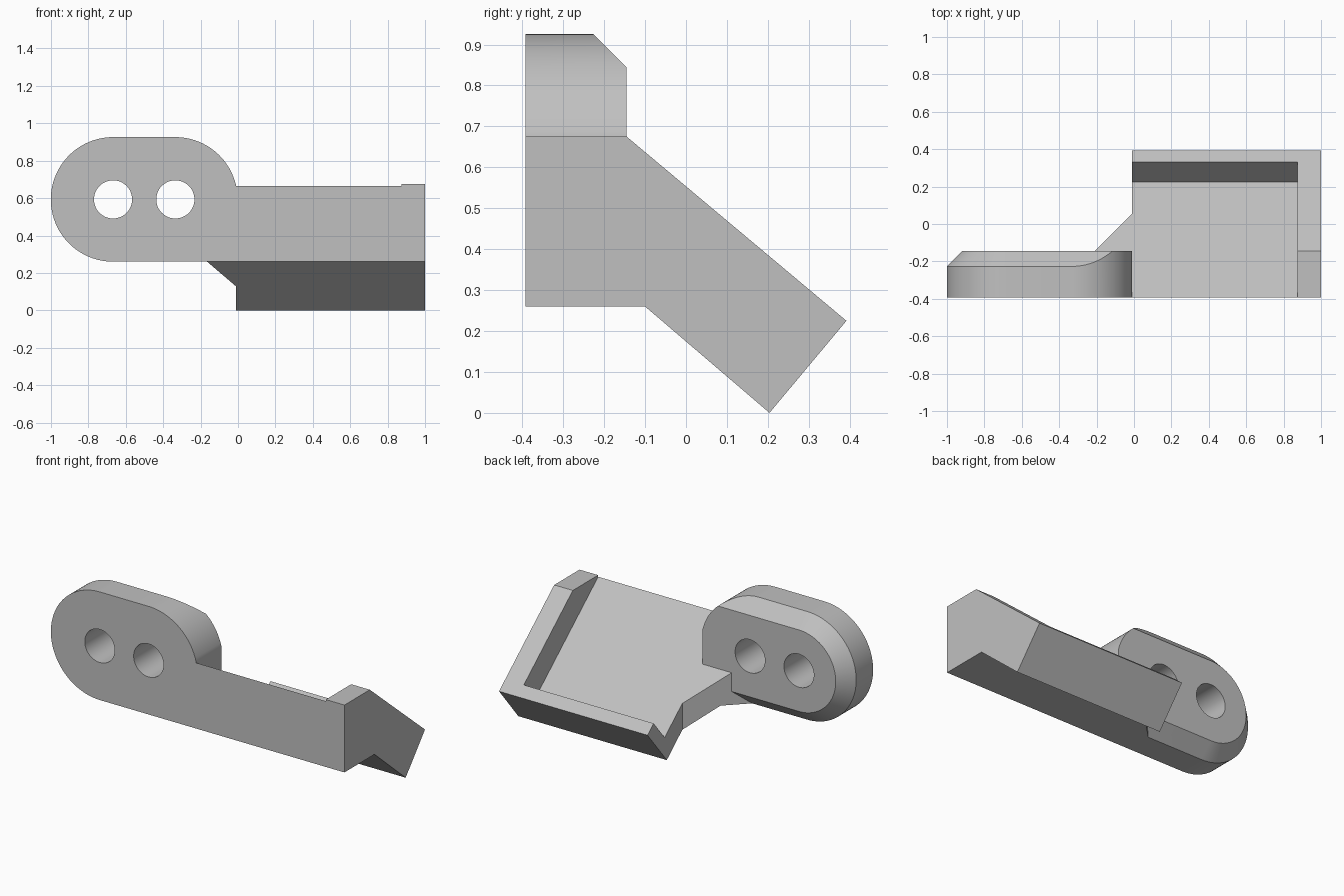
import bpy, bmesh, math
from mathutils import Vector

if "Cube" in bpy.data.objects:
    bpy.data.objects.remove(bpy.data.objects["Cube"])

FRONT, BACK, BOTTOM, TOP = -0.392, -0.145, 0.26, 0.926
SLOPE = math.tan(math.radians(40))
JOIN = -0.012                      # where the ear meets the tray
RADIUS = (TOP - BOTTOM) / 2
MID = (TOP + BOTTOM) / 2
HOLES = (-0.668, -0.335)           # centres of the two round ends
CHAMFER = 0.082

grey = bpy.data.materials.new("plain grey")
grey.use_nodes = True
grey.diffuse_color = (0.53, 0.53, 0.53, 1)
grey.node_tree.nodes["Principled BSDF"].inputs["Base Color"].default_value = grey.diffuse_color


def prism(name, points, depth, clips=()):
    """Extrude a closed 3D outline by a vector, then slice off planes."""
    bm = bmesh.new()
    face = bm.faces.new([bm.verts.new(p) for p in points])
    ext = bmesh.ops.extrude_face_region(bm, geom=[face])["geom"]
    bmesh.ops.translate(bm, vec=depth, verts=[v for v in ext if isinstance(v, bmesh.types.BMVert)])
    bmesh.ops.recalc_face_normals(bm, faces=bm.faces)
    for co, no in clips:
        bmesh.ops.bisect_plane(bm, geom=bm.verts[:] + bm.edges[:] + bm.faces[:], dist=1e-5,
                               plane_co=co, plane_no=no, clear_outer=True)
        rim = [e for e in bm.edges if e.is_boundary]
        if rim:
            bmesh.ops.holes_fill(bm, edges=rim, sides=0)
    bmesh.ops.recalc_face_normals(bm, faces=bm.faces)
    mesh = bpy.data.meshes.new(name)
    bm.to_mesh(mesh)
    bm.free()
    mesh.materials.append(grey)
    obj = bpy.data.objects.new(name, mesh)
    bpy.context.collection.objects.link(obj)
    return obj


def side_prism(name, profile, x0, x1, clips=()):
    return prism(name, [(x0, y, z) for y, z in profile], (x1 - x0, 0, 0), clips)


def combine(target, other, operation):
    mod = target.modifiers.new(operation.title(), "BOOLEAN")
    mod.operation, mod.object, mod.solver = operation, other, "EXACT"
    bpy.context.view_layer.objects.active = target
    bpy.ops.object.modifier_apply(modifier=mod.name)
    bpy.data.objects.remove(other)


def arc(cx, r, start, end, steps):
    angles = [math.radians(start + (end - start) * i / steps) for i in range(steps + 1)]
    return [(cx + r * math.cos(a), MID + r * math.sin(a)) for a in angles]


# Bent tray block with its sloping recess
bracket = side_prism("bracket", [(FRONT, BOTTOM), (-0.1, BOTTOM), (0.204, 0), (0.392, 0.225),
                                 (BACK, 0.675), (FRONT, 0.675)], JOIN, 1)
floor_z = lambda y: 0.665 - SLOPE * (y - FRONT)
wall = 0.225
recess = side_prism("recess_cutter", [(-0.6, floor_z(-0.6)), (wall, floor_z(wall)),
                    (wall + 0.3, floor_z(wall) + 0.3 / SLOPE), (wall + 0.3, 1.2), (-0.6, 1.2)],
                    -0.3, 0.873)
combine(bracket, recess, "DIFFERENCE")

# Ear plate with a round left end, rounded upper right corner and chamfered back
corner = math.degrees(math.acos((JOIN - HOLES[1]) / RADIUS))
outline = arc(HOLES[1], RADIUS, corner, 90, 24) + arc(HOLES[0], RADIUS, 90, 270, 48) + [(JOIN, BOTTOM)]
directions = [math.radians(90 + 180 * (i + 0.5) / 48) for i in range(48)]
reach = RADIUS * math.cos(math.radians(180 / 96))
clips = [((HOLES[0] + reach * math.cos(a), BACK - CHAMFER, MID + reach * math.sin(a)),
          Vector((math.cos(a), 1, math.sin(a))).normalized()) for a in directions]
clips += [((0, BACK - CHAMFER, TOP), Vector((0, 1, 1)).normalized()),
          ((0, BACK - CHAMFER, BOTTOM), Vector((0, 1, -1)).normalized())]
ear = prism("ear", [(x, FRONT, z) for x, z in outline], (0, BACK - FRONT, 0), clips)

# Diagonal web between ear and tray
web = side_prism("web", [(-0.3, BOTTOM), (-0.1, BOTTOM), (0.1, BOTTOM - 0.2 * 0.855),
                         (0.1, floor_z(0.1)), (-0.3, floor_z(-0.3))], -0.5, JOIN,
                 [((-0.21, BACK, 0), Vector((-1, 1, 0)).normalized())])
combine(bracket, ear, "UNION")
combine(bracket, web, "UNION")

# Two bolt holes
for x in HOLES:
    bore = prism("bore_cutter", [(px, -0.6, pz) for px, pz in arc(x, 0.102, 0, 352.5, 47)], (0, 0.7, 0))
    combine(bracket, bore, "DIFFERENCE")

# Merge coplanar pieces and shade
bm = bmesh.new()
bm.from_mesh(bracket.data)
bmesh.ops.remove_doubles(bm, verts=bm.verts, dist=1e-4)
bmesh.ops.dissolve_limit(bm, angle_limit=0.01, verts=bm.verts, edges=bm.edges)
bm.to_mesh(bracket.data)
bm.free()
bpy.ops.object.select_all(action="DESELECT")
bracket.select_set(True)
bpy.context.view_layer.objects.active = bracket
bpy.ops.object.shade_smooth_by_angle(angle=math.radians(20))
